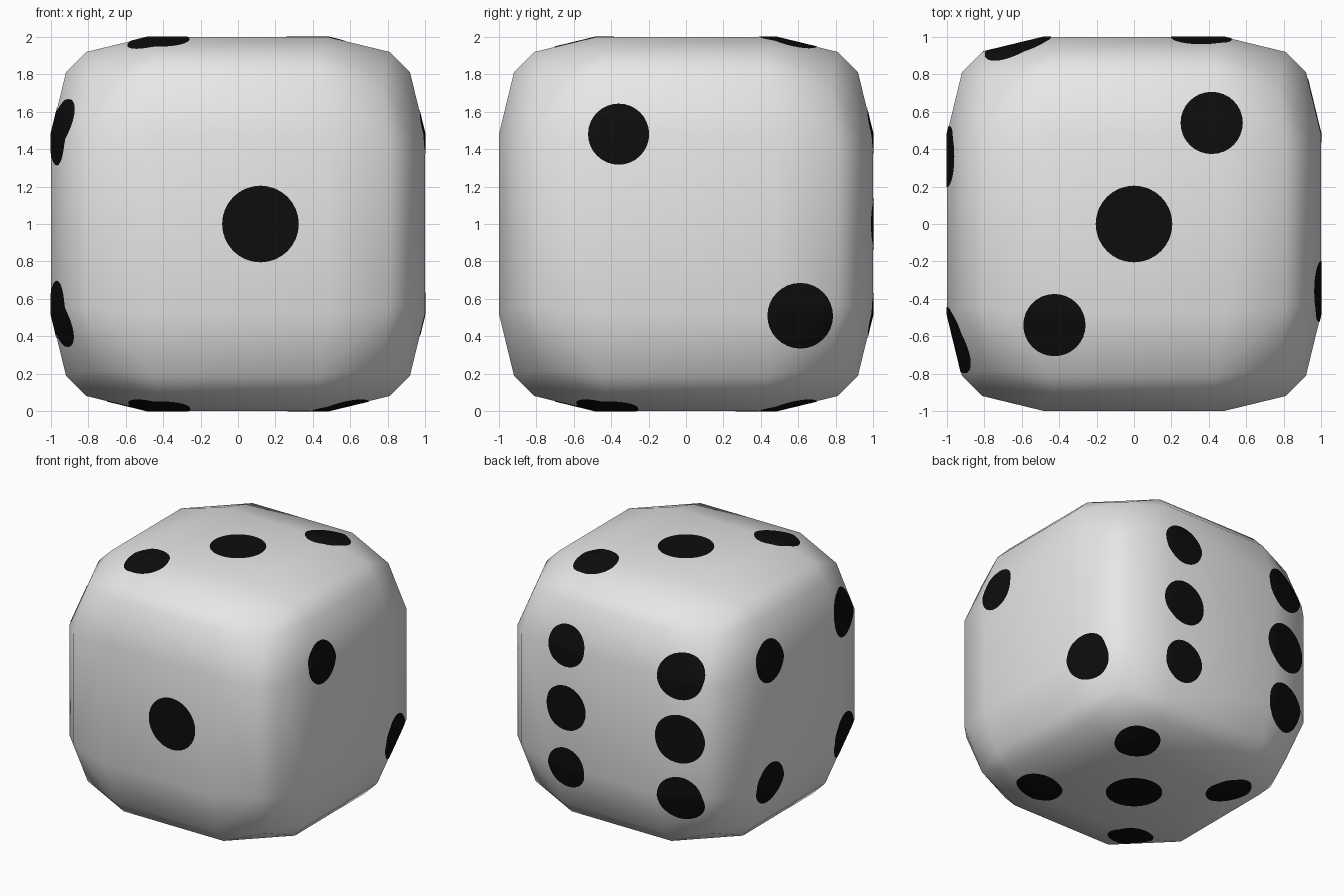
import bpy, bmesh, math
from itertools import permutations, product
from mathutils import Vector
from mathutils.bvhtree import BVHTree

if "Cube" in bpy.data.objects:
    bpy.data.objects.remove(bpy.data.objects["Cube"])


def material(name, rgb):
    m = bpy.data.materials.new(name)
    m.diffuse_color = (*rgb, 1)
    m.use_nodes = True
    m.node_tree.nodes["Principled BSDF"].inputs["Base Color"].default_value = m.diffuse_color
    return m


def add_object(name, bm, mat):
    me = bpy.data.meshes.new(name)
    bm.to_mesh(me)
    ob = bpy.data.objects.new(name, me)
    bpy.context.collection.objects.link(ob)
    me.materials.append(mat)
    for p in me.polygons:
        p.use_smooth = True
    return ob


white = material("off_white", (0.8, 0.8, 0.8))
black = material("pip_black", (0.004, 0.004, 0.004))

# Body: convex hull of one corner's points, mirrored to all eight corners
corner = {(0.78, 0.78, 0.78)}
corner |= set(permutations((0.44, 0.81, 0.92)))
corner |= set(permutations((0.48, 0.48, 1.0)))
body = bmesh.new()
for c in sorted(corner):
    for s in product((-1, 1), repeat=3):
        body.verts.new((c[0] * s[0], c[1] * s[1], c[2] * s[2] + 1))
bmesh.ops.convex_hull(body, input=body.verts[:])
bmesh.ops.dissolve_limit(body, angle_limit=0.01, verts=body.verts[:], edges=body.edges[:])
bmesh.ops.recalc_face_normals(body, faces=body.faces[:])
tree = BVHTree.FromBMesh(body)
add_object("die_body", body, white)

# Pips per side: axis out of the face, the two in-plane axes, then (u, v, radius)
X, Y, Z = Vector((1, 0, 0)), Vector((0, 1, 0)), Vector((0, 0, 1))
B, S = 0.205, 0.166
sides = {
    "front": (-Y, X, Z, [(0.12, 0, B)]),
    "right": (X, Y, Z, [(-0.36, 0.48, 0.163), (0.61, -0.49, 0.175)]),
    "top": (Z, X, Y, [(0, 0, B), (0.415, 0.54, S), (-0.425, -0.54, S)]),
    "left": (-X, Y, Z, [(u, v, r) for u, r in ((0.36, 0.163), (-0.62, 0.177))
                        for v in (0.49, -0.48)]),
    "bottom": (-Z, X, Y, [(0, 0, B), (0.42, 0.54, S), (-0.42, -0.54, S),
                          (0.54, -0.42, S), (-0.54, 0.42, S)]),
    "back": (Y, X, Z, [(u, v, r + (0.015 if v == 0 else 0))
                       for u, r in ((0.36, 0.162), (-0.62, 0.177))
                       for v in (0.49, 0, -0.48)]),
}
SEGS, RINGS = 32, 8


def add_pip(bm, n, a, b, u, v, r):
    """Round disc dropped along the face axis onto the body."""
    def point(du, dv):
        start = Z + n * 3 + a * (u + du) + b * (v + dv)
        hit, normal, _, _ = tree.ray_cast(start, -n)
        return bm.verts.new(hit + normal * 0.003)
    centre = point(0, 0)
    rings = [[point(r * k / RINGS * math.cos(t), r * k / RINGS * math.sin(t))
              for t in (2 * math.pi * i / SEGS for i in range(SEGS))]
             for k in range(1, RINGS + 1)]
    faces = []
    for i in range(SEGS):
        j = (i + 1) % SEGS
        faces.append(bm.faces.new((centre, rings[0][i], rings[0][j])))
        for p, q in zip(rings, rings[1:]):
            faces.append(bm.faces.new((p[i], q[i], q[j], p[j])))
    # make the disc face outwards
    if a.cross(b).dot(n) < 0:
        bmesh.ops.reverse_faces(bm, faces=faces)


for name, (n, a, b, pips) in sides.items():
    bm = bmesh.new()
    for pip in pips:
        add_pip(bm, n, a, b, *pip)
    add_object(name + "_pips", bm, black)
